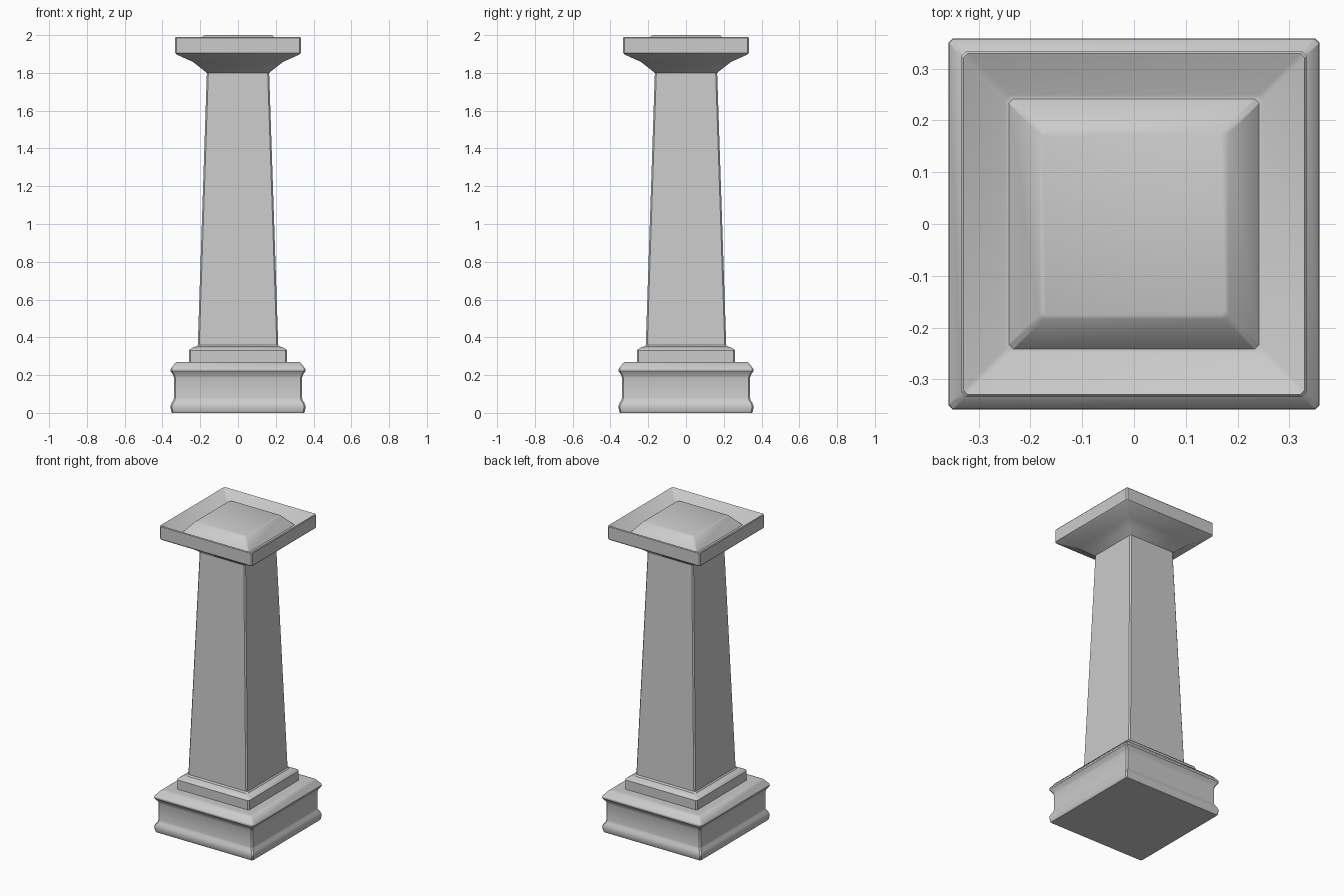
import bpy, bmesh

if "Cube" in bpy.data.objects:
    bpy.data.objects.remove(bpy.data.objects["Cube"])


def square_ring(bm, half, z, chamfer):
    """Square outline with slightly chamfered corners."""
    h, k = half, half - chamfer
    pts = [(k, -h), (h, -k), (h, k), (k, h), (-k, h), (-h, k), (-h, -k), (-k, -h)]
    return [bm.verts.new((x, y, z)) for x, y in pts]


def square_loft(name, profile, chamfer=0.008, cap_start=False, cap_end=False):
    """Sweep a (half width, height) profile around a square plan."""
    bm = bmesh.new()
    rings = [square_ring(bm, h, z, chamfer) for h, z in profile]
    for a, b in zip(rings, rings[1:]):
        for i in range(8):
            j = (i + 1) % 8
            bm.faces.new((a[i], a[j], b[j], b[i]))
    if cap_start:
        bm.faces.new(rings[0][::-1])
    if cap_end:
        bm.faces.new(rings[-1])
    mesh = bpy.data.meshes.new(name)
    bm.to_mesh(mesh)
    bm.free()
    ob = bpy.data.objects.new(name, mesh)
    bpy.context.collection.objects.link(ob)
    bpy.ops.object.select_all(action='DESELECT')
    ob.select_set(True)
    bpy.context.view_layer.objects.active = ob
    bpy.ops.object.shade_smooth_by_angle(angle=0.55)
    return ob


# Plinth with a bulging moulding at foot and top
square_loft("plinth", [
    (0.349, 0.0), (0.354, 0.008), (0.358, 0.035), (0.352, 0.052),
    (0.342, 0.067), (0.339, 0.08), (0.339, 0.185), (0.343, 0.20),
    (0.358, 0.222), (0.357, 0.232), (0.334, 0.262), (0.325, 0.269),
    (0.305, 0.27), (0.26, 0.27)], cap_start=True)

# Stepped block between plinth and shaft
square_loft("shaft_step", [
    (0.26, 0.27), (0.26, 0.33), (0.255, 0.337), (0.232, 0.349), (0.22, 0.351),
    (0.213, 0.36)])

# Tapered shaft
square_loft("shaft", [(0.213, 0.36), (0.165, 1.80)])

# Flared capital, slab rim, sunken gutter and raised centre
square_loft("capital", [
    (0.165, 1.80), (0.20, 1.828), (0.24, 1.859), (0.325, 1.897), (0.333, 1.905),
    (0.333, 1.985), (0.329, 1.99), (0.325, 1.988), (0.249, 1.93),
    (0.241, 1.93), (0.183, 1.997), (0.176, 2.0)], cap_end=True)
